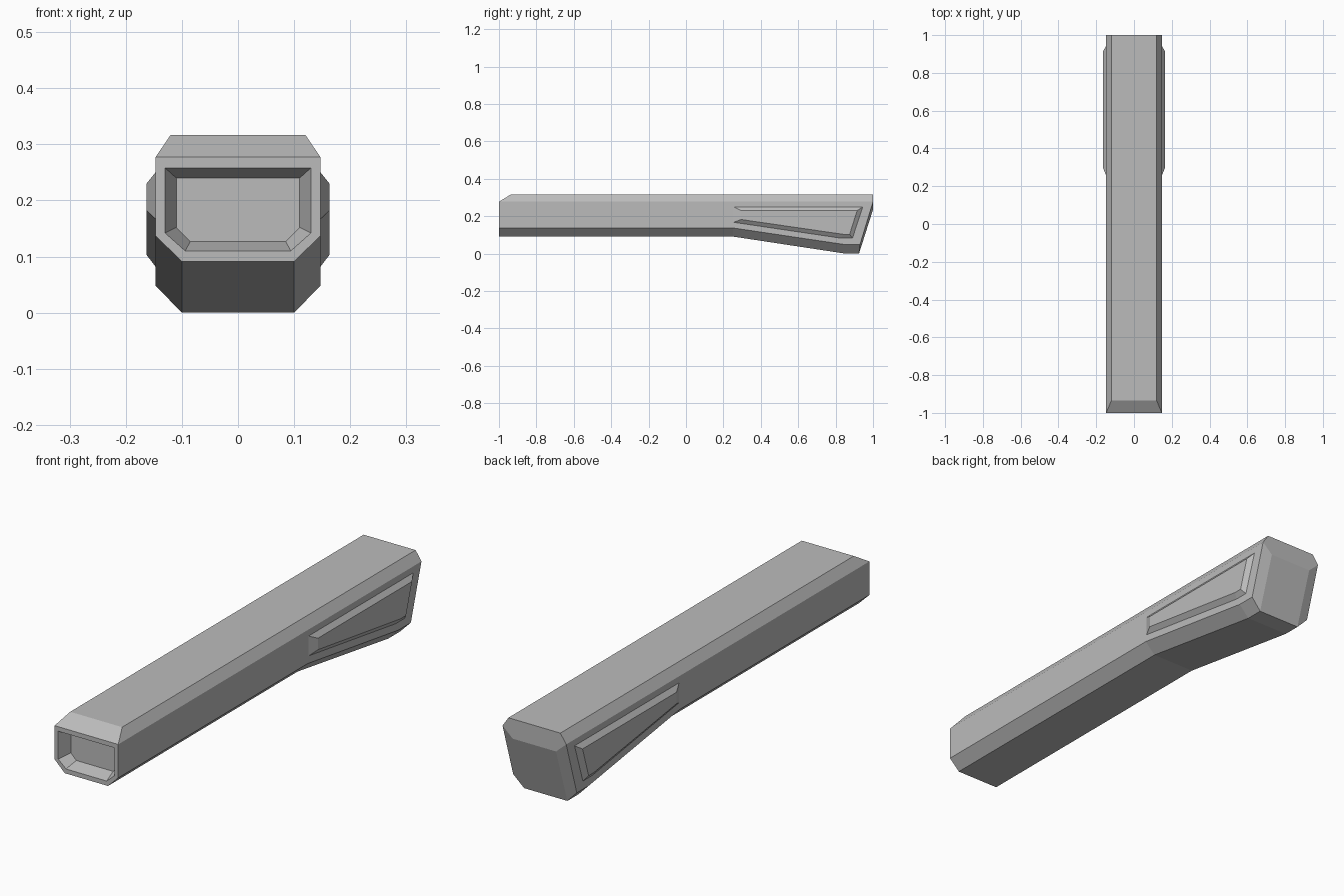
import bpy
import bmesh

cube = bpy.data.objects.get("Cube")
if cube:
    bpy.data.objects.remove(cube, do_unlink=True)

grey = bpy.data.materials.new("plain grey")
grey.use_nodes = True
colour = (0.5, 0.5, 0.5, 1)
grey.diffuse_color = colour
grey.node_tree.nodes["Principled BSDF"].inputs["Base Color"].default_value = colour


def finish(name, bm):
    """Clean the mesh and add it to the scene."""
    bmesh.ops.remove_doubles(bm, verts=bm.verts, dist=0.0005)
    bmesh.ops.recalc_face_normals(bm, faces=bm.faces)
    bmesh.ops.dissolve_limit(bm, angle_limit=0.005, verts=bm.verts, edges=bm.edges)
    mesh = bpy.data.meshes.new(name)
    bm.to_mesh(mesh)
    bm.free()
    mesh.materials.append(grey)
    obj = bpy.data.objects.new(name, mesh)
    bpy.context.collection.objects.link(obj)


def bridge(bm, a, b):
    """Join two closed rings with quads."""
    n = len(a)
    for i in range(n):
        j = (i + 1) % n
        bm.faces.new((a[i], a[j], b[j], b[i]))


def mirrored_ring(bm, half):
    """Ring from right-hand points listed top to bottom, mirrored across x."""
    pts = half + [(-x, y, z) for x, y, z in reversed(half)]
    return [bm.verts.new(p) for p in pts]


# Body: rings run from the recess floor, out to the front rim, then to the rear
W, SHOULDER, TOP = 0.147, 0.277, 0.317


def section(y, side_z, low_z, top_x=0.12, top_z=TOP):
    return [(top_x, y, top_z), (W, y, SHOULDER), (W, y, side_z), (0.1, y, low_z)]


def recess(y, x, top, side, low_x, low):
    return [(x, y, top), (x, y, top), (x, y, side), (low_x, y, low)]


rear = section(1.0, 0.05, 0.003)
rear[2] = (W, 0.93, 0.048)
rear[3] = (0.1, 0.925, 0.0)

profile = [
    recess(-0.945, 0.11, 0.24, 0.152, 0.085, 0.127),
    recess(-1.0, 0.13, 0.258, 0.142, 0.094, 0.11),
    section(-1.0, 0.137, 0.091, W, SHOULDER),
    section(-0.935, 0.137, 0.091),
    section(0.25, 0.137, 0.091),
    section(0.85, 0.048, 0.0),
    rear,
]
bm = bmesh.new()
rings = [mirrored_ring(bm, half) for half in profile]
for a, b in zip(rings, rings[1:]):
    bridge(bm, a, b)
bm.faces.new(rings[0])

# Rear end: upright top band, slanted centre and two side bevels
r = rings[-1]
right = bm.verts.new((0.1, 1.0, 0.235))
left = bm.verts.new((-0.1, 1.0, 0.235))
bm.faces.new((r[0], r[1], right, left, r[6], r[7]))
bm.faces.new((right, r[3], r[4], left))
bm.faces.new((r[1], r[2], r[3], right))
bm.faces.new((r[6], left, r[4], r[5]))
finish("body", bm)

# Raised side panels with bevelled borders, (y, z) outlines
base = [(0.255, 0.25), (0.945, 0.25), (0.89, 0.082), (0.83, 0.082), (0.255, 0.167)]
face = [(0.295, 0.23), (0.915, 0.23), (0.875, 0.103), (0.84, 0.103), (0.295, 0.182)]
for name, s in (("left_panel", 1), ("right_panel", -1)):
    bm = bmesh.new()
    layers = [[bm.verts.new((s * x, y, z)) for y, z in outline]
              for x, outline in ((0.14, base), (W, base), (0.163, face))]
    bridge(bm, layers[0], layers[1])
    bridge(bm, layers[1], layers[2])
    bm.faces.new(layers[0])
    bm.faces.new(layers[2])
    finish(name, bm)
